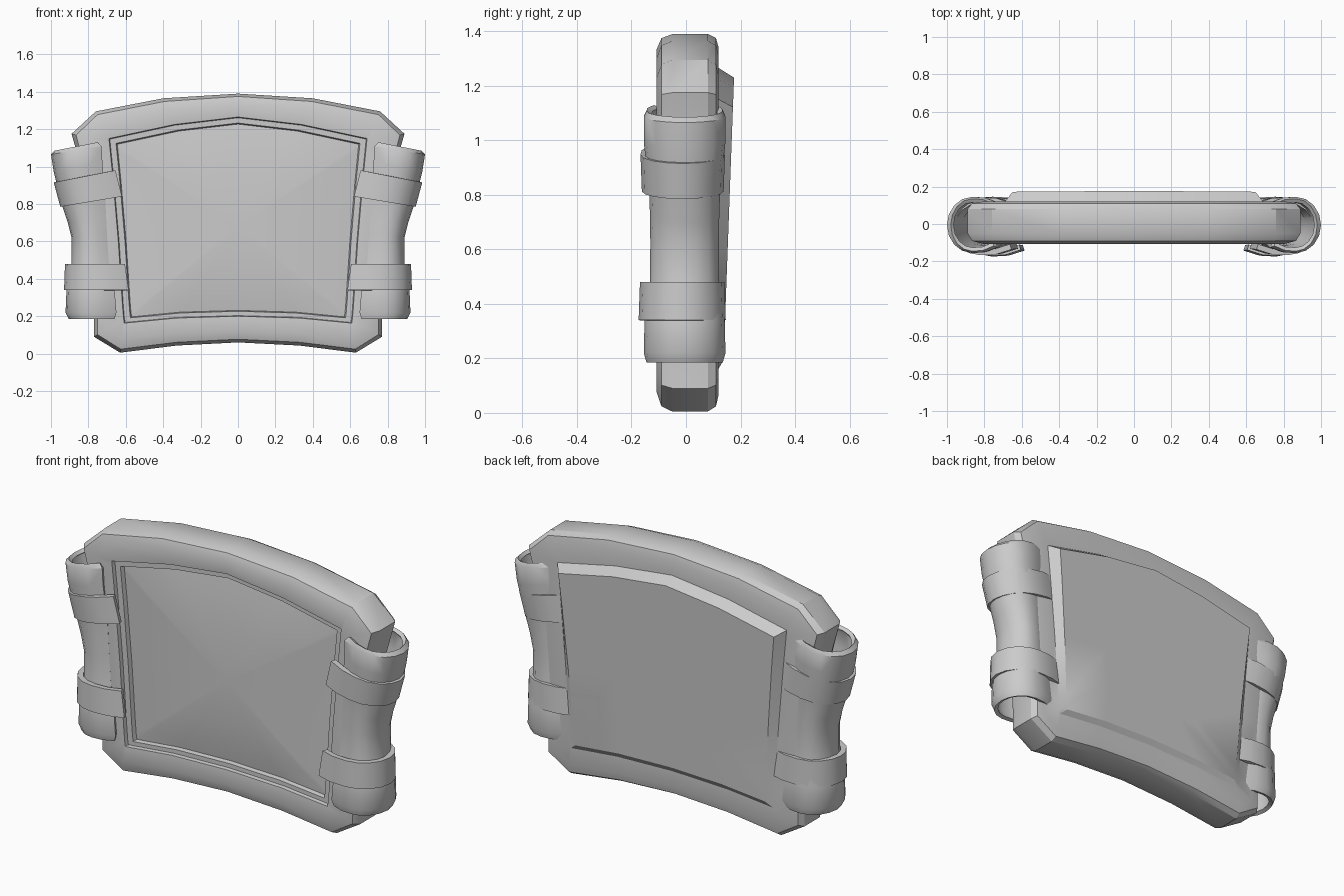
import bpy, math

if "Cube" in bpy.data.objects:
    bpy.data.objects.remove(bpy.data.objects["Cube"])

def make(name, verts, faces, shell=0.0, angle=30):
    me = bpy.data.meshes.new(name)
    me.from_pydata(verts, [], faces)
    ob = bpy.data.objects.new(name, me)
    bpy.context.collection.objects.link(ob)
    if shell:
        sol = ob.modifiers.new("shell", 'SOLIDIFY')
        sol.thickness, sol.offset = shell, -1
        ob.modifiers.new("mirror", 'MIRROR')
    bpy.ops.object.select_all(action='DESELECT')
    ob.select_set(True)
    bpy.context.view_layer.objects.active = ob
    bpy.ops.object.convert(target='MESH')
    bpy.ops.object.shade_smooth_by_angle(angle=math.radians(angle))
    return ob

def full(half):
    # half outline from top centre to bottom centre, mirrored to a loop
    return half + [(-x, z) for x, z in half[-2:0:-1]]

# Shield body: outer rim outline and matching panel outline
rim = full([(0, 1.39), (.4, 1.365), (.76, 1.295), (.89, 1.175), (.84, 1.0),
            (.79, .6), (.77, .2), (.77, .09), (.63, .005), (.33, .043), (0, .06)])
panel = full([(0, 1.265), (.34, 1.225), (.69, 1.15), (.687, 1.12), (.67, .95),
              (.64, .6), (.617, .25), (.612, .19), (.608, .163), (.33, .19), (0, .2)])
CZ = .68

def blend(f, y):
    return [(a[0] + (b[0] - a[0]) * f, y, a[1] + (b[1] - a[1]) * f)
            for a, b in zip(rim, panel)]

def scaled(s, y):
    return [(x * s, y, CZ + (z - CZ) * s) for x, z in panel]

def back_plate(s):
    return [(x, .14 + (z - .25) * .037, z) for x, _, z in scaled(s, 0)]

rings = [back_plate(.5), back_plate(.94)]
rings += [blend(f, y) for f, y in [(1, .12), (.4, .12), (.12, .11), (0, .08),
                                   (0, -.05), (.12, -.09), (.45, -.108), (1, -.1)]]
# stepped recess and gently domed front panel
rings += [scaled(s, y) for s, y in [(.993, -.08), (.945, -.08), (.935, -.057),
                                    (.75, -.072), (.5, -.084), (.25, -.091)]]
n = len(rim)
verts = [p for r in rings for p in r]
faces = [(i * n + k, (i + 1) * n + k, (i + 1) * n + (k + 1) % n, i * n + (k + 1) % n)
         for i in range(len(rings) - 1) for k in range(n)]
faces.append(tuple(range(n)))
last = (len(rings) - 1) * n
verts.append((0, -.094, CZ))
faces += [(last + k, len(verts) - 1, last + (k + 1) % n) for k in range(n)]
body = make("shield_body", verts, faces)
# keep the winding consistent and outward
import bmesh
bm = bmesh.new()
bm.from_mesh(body.data)
bmesh.ops.recalc_face_normals(bm, faces=bm.faces)
bm.to_mesh(body.data)
bm.free()

# C-shaped cross-section: u runs inner to outer, v front to back
section = [(0, -.8), (.25, -.97)]
section += [(.5 + .5 * math.cos(a), math.sin(a))
            for a in [math.radians(-90 + 180 * i / 8) for i in range(9)]]
section += [(.25, .97), (0, .8)]

def clamp(name, stations, cy, shell):
    # each station: outer x, outer z, inner x, inner z, half depth
    m = len(section)
    vs = [(xi + (xo - xi) * u, cy + v * h, zi + (zo - zi) * u)
          for xo, zo, xi, zi, h in stations for u, v in section]
    fs = [(i * m + k, (i + 1) * m + k, (i + 1) * m + k + 1, i * m + k + 1)
          for i in range(len(stations) - 1) for k in range(m - 1)]
    return make(name, vs, fs, shell)

# Side grips wrapping both edges
clamp("side_grips", [
    (.98, 1.085, .75, 1.13, .14), (1.0, 1.065, .73, 1.11, .15),
    (.985, .97, .725, 1.02, .15), (.94, .79, .71, .83, .13),
    (.91, .70, .705, .73, .127), (.89, .62, .70, .63, .126),
    (.89, .48, .69, .48, .127), (.917, .34, .66, .34, .147),
    (.922, .22, .65, .22, .15), (.905, .185, .66, .185, .14)], -.005, .022)

# Raised straps around the grips
clamp("upper_straps", [(.985, .915, .655, .98, .155),
                       (.95, .785, .62, .84, .15)], -.012, .03)
clamp("lower_straps", [(.925, .48, .605, .48, .155),
                       (.93, .34, .585, .34, .16)], -.014, .03)
